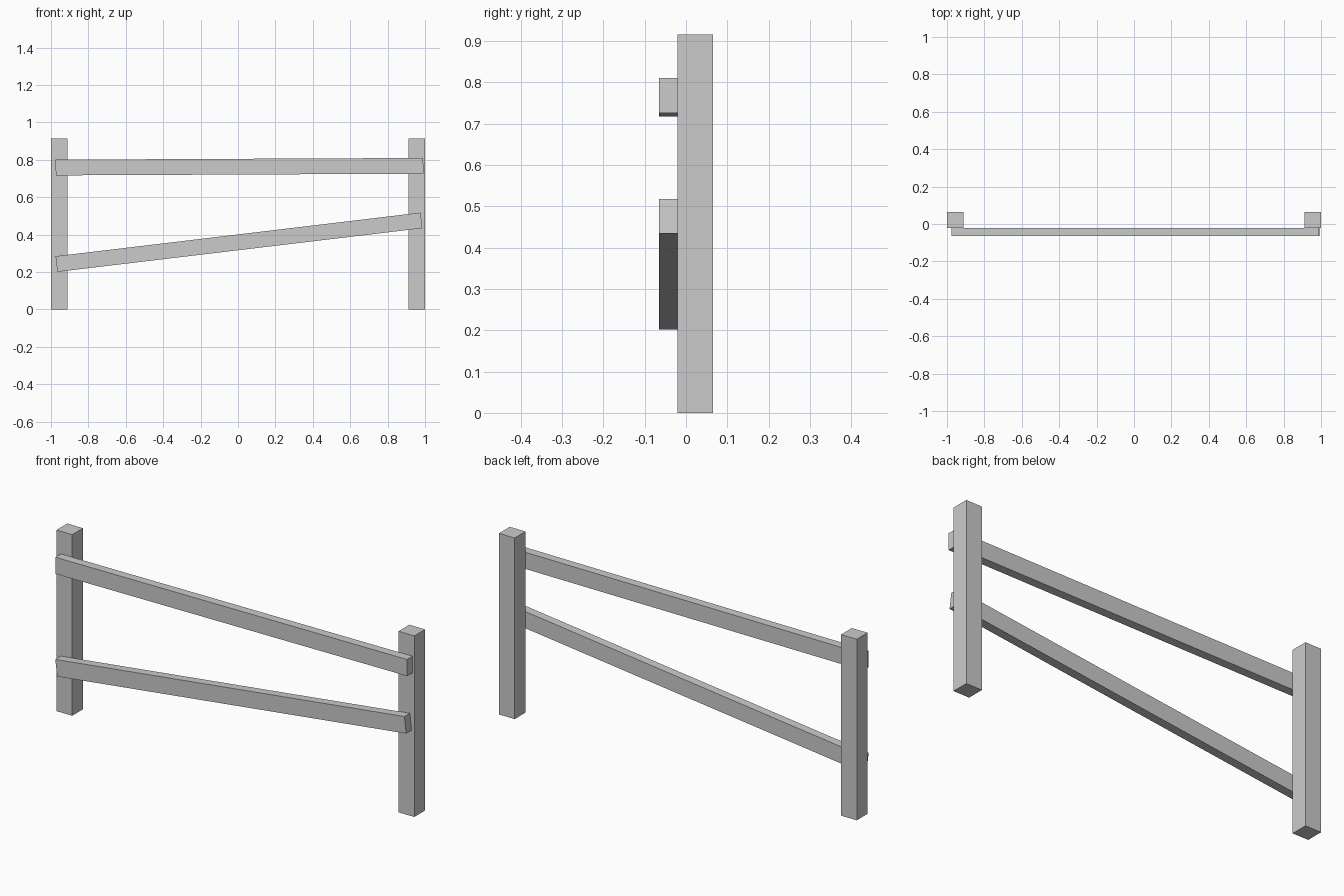
import bpy
import bmesh
from mathutils import Matrix

if "Cube" in bpy.data.objects:
    bpy.data.objects.remove(bpy.data.objects["Cube"])


def box(name, size, location, tilt=0.0):
    """Box of given size; positive tilt raises its +x end."""
    bm = bmesh.new()
    bmesh.ops.create_cube(bm, size=1.0, matrix=Matrix.Diagonal((*size, 1.0)))
    mesh = bpy.data.meshes.new(name)
    bm.to_mesh(mesh)
    bm.free()
    obj = bpy.data.objects.new(name, mesh)
    obj.location = location
    obj.rotation_euler.y = -tilt
    bpy.context.collection.objects.link(obj)
    return obj


# Upright posts
POST = (0.088, 0.086, 0.915)
for side, sx in (("left", -1), ("right", 1)):
    box(f"{side}_post", POST, (sx * (1 - POST[0] / 2), 0.022, POST[2] / 2))

# Rails nailed to the front of the posts, the lower one slipped at one end
RAIL = (1.965, 0.044, 0.084)
box("upper_rail", RAIL, (0.008, -0.043, 0.7635), 0.0046)
box("lower_rail", RAIL, (0.005, -0.043, 0.3595), 0.119)
